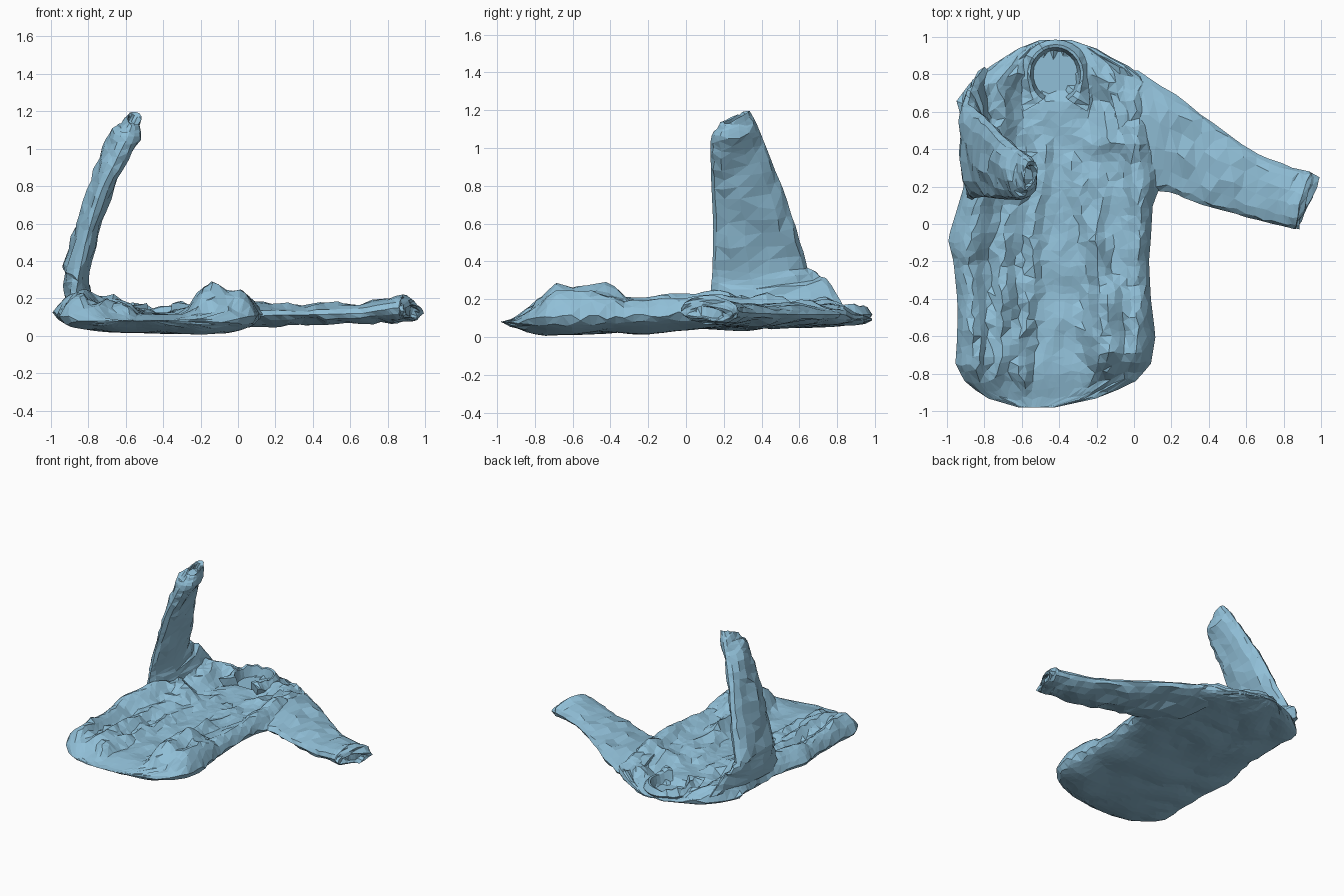
import bpy, bmesh, math, random
from mathutils import Vector, noise

random.seed(4)

cloth = bpy.data.materials.new("blue_cloth")
cloth.diffuse_color = (0.28, 0.52, 0.68, 1)


def lerp_table(table, t):
    """Piecewise-linear lookup; rows are (key, value, value...)."""
    if t <= table[0][0]:
        return table[0][1:]
    for a, b in zip(table, table[1:]):
        if t <= b[0]:
            k = (t - a[0]) / (b[0] - a[0])
            return [p + (q - p) * k for p, q in zip(a[1:], b[1:])]
    return table[-1][1:]


def crease(x, y, z, scale):
    """Sharp-ridged noise, roughly -0.5..0.5."""
    return 0.5 - 2 * abs(noise.noise(Vector((x, y, z)) * scale))


def finish(bm, name):
    bmesh.ops.remove_doubles(bm, verts=bm.verts, dist=0.0005)
    bmesh.ops.triangulate(bm, faces=bm.faces)
    bmesh.ops.recalc_face_normals(bm, faces=bm.faces)
    for v in bm.verts:
        v.co.z = max(v.co.z, 0)
    mesh = bpy.data.meshes.new(name)
    bm.to_mesh(mesh)
    bm.free()
    mesh.materials.append(cloth)
    obj = bpy.data.objects.new(name, mesh)
    bpy.context.collection.objects.link(obj)
    return obj


def bridge(bm, a, b, closed=True):
    n = len(a)
    for i in range(n if closed else n - 1):
        j = (i + 1) % n
        bm.faces.new((a[i], a[j], b[j], b[i]))


# Body outline: y, left x, right x, underside z, rim z
OUTLINE = [
    (-0.98, -0.62, -0.42, 0.075, 0.08), (-0.93, -0.79, -0.19, 0.05, 0.08),
    (-0.85, -0.90, 0.00, 0.03, 0.085), (-0.75, -0.955, 0.09, 0.012, 0.09),
    (-0.60, -0.945, 0.115, 0.005, 0.10), (-0.40, -0.945, 0.09, 0.016, 0.10),
    (-0.20, -0.965, 0.08, 0.022, 0.11), (-0.08, -0.995, 0.09, 0.028, 0.125),
    (0.10, -0.94, 0.10, 0.035, 0.12), (0.20, -0.91, 0.14, 0.038, 0.11),
    (0.40, -0.91, 0.16, 0.043, 0.11), (0.60, -0.93, 0.14, 0.05, 0.12),
    (0.65, -0.955, 0.12, 0.05, 0.13), (0.75, -0.88, 0.08, 0.055, 0.12),
    (0.83, -0.79, 0.00, 0.06, 0.11), (0.90, -0.68, -0.14, 0.07, 0.105),
    (0.95, -0.60, -0.22, 0.075, 0.10), (0.985, -0.50, -0.34, 0.085, 0.095),
]
# Resting height of the front across x: raised sides, low middle
ACROSS = [(-1, 0.16), (-0.85, 0.165), (-0.65, 0.145), (-0.55, 0.112), (-0.3, 0.115),
          (-0.2, 0.145), (0.1, 0.155)]
# Cloth folds: x0, y0, x1, y1, height, width
FOLDS = [
    (-0.14, -0.67, -0.14, -0.42, 0.12, 0.09), (0.02, -0.68, 0.02, -0.40, 0.10, 0.07),
    (-0.87, -0.72, -0.86, -0.25, 0.07, 0.06), (-0.72, -0.70, -0.66, -0.30, 0.03, 0.05),
    (-0.88, -0.15, -0.82, 0.20, 0.08, 0.07), (-0.88, 0.20, -0.60, 0.30, 0.06, 0.05),
    (-0.88, 0.38, -0.56, 0.32, 0.05, 0.04), (-0.80, 0.12, -0.58, 0.19, 0.04, 0.04),
    (-0.88, 0.66, -0.80, 0.78, 0.07, 0.06), (-0.88, 0.45, -0.86, 0.60, 0.10, 0.06),
    (-0.49, 0.40, -0.60, -0.85, 0.03, 0.03), (-0.34, 0.35, -0.22, -0.10, 0.03, 0.03),
    (-0.20, -0.10, -0.14, -0.78, 0.06, 0.04), (0.00, 0.50, 0.05, 0.05, 0.07, 0.05),
    (-0.16, 0.60, -0.10, 0.30, 0.03, 0.04), (-0.65, 0.80, -0.75, 0.62, 0.03, 0.04),
    (-0.10, 0.72, 0.00, 0.62, 0.03, 0.05), (0.03, -0.30, 0.03, 0.00, 0.06, 0.05),
]


def fold_height(x, y):
    total = 0
    p = Vector((x, y))
    for x0, y0, x1, y1, h, w in FOLDS:
        a, d = Vector((x0, y0)), Vector((x1 - x0, y1 - y0))
        k = max(0, min(1, (p - a).dot(d) / d.length_squared))
        total = max(total, h * max(0, 1 - ((p - a - d * k).length / (1.6 * w)) ** 1.6))
    return total


# Crumpled torso lying on its back
bm = bmesh.new()
ROWS, COLS = 42, 26
rows = []
for r in range(ROWS + 1):
    y0 = -0.98 + 1.965 * r / ROWS
    top, under = [], []
    for c in range(COLS + 1):
        edge = c in (0, COLS) or r in (0, ROWS)
        y = y0 if edge else y0 + random.uniform(-0.015, 0.015)
        xl, xr, zb, rim = lerp_table(OUTLINE, y)
        s = -math.cos(math.pi * c / COLS) * 0.4 + (2 * c / COLS - 1) * 0.6
        if not edge:
            s += random.uniform(-0.022, 0.022)
        x = (xl + xr) / 2 + (xr - xl) / 2 * s
        puff = (1 - min(1, abs(s)) ** 8) ** 0.5
        calm = 0.4 if -0.55 < x < -0.25 else 1.0
        # Thin at the hem and behind the neck
        fade = min(1, max(0, (y + 0.95) / 0.15)) * min(1, max(0, (1 - y) / 0.15))
        h = lerp_table(ACROSS, x)[0] + fold_height(x, y) + 0.05 * calm * crease(x * 1.4, y, 1.3, 4)
        h = rim + (h - rim) * fade
        # Neck opening sinks to the inside of the back
        if math.hypot((x + 0.42) / 0.135, (y - 0.80) / 0.14) < 1:
            h = 0.085
        if c in (0, COLS) and 1 < r < ROWS - 1:
            rim += random.uniform(-0.015, 0.02)
        vt = bm.verts.new((x, y, rim + (h - rim) * puff))
        top.append(vt)
        low = zb + 0.022 * crease(x, y, 5, 3.5) + 0.03 * max(0, abs(x + 0.38) - 0.1)
        puff = (1 - min(1, abs(s)) ** 4) ** 0.5
        under.append(vt if c in (0, COLS) else bm.verts.new((x, y, rim + (low - rim) * puff)))
    rows.append((top, under))
for (t0, u0), (t1, u1) in zip(rows, rows[1:]):
    bridge(bm, t0, t1, False)
    bridge(bm, u0, u1, False)
for top, under in (rows[0], rows[-1]):
    for c in range(COLS):
        bm.faces.new(list(dict.fromkeys((top[c], top[c + 1], under[c + 1], under[c]))))
finish(bm, "shirt_body")


def sleeve(name, sections, flat, rings, wrinkle, sides=14):
    """Flattened tube: sections hold two edge points and a half thickness."""
    table = [(i, *a, *b, t) for i, (a, b, t) in enumerate(sections)]
    last = len(sections) - 1
    bm = bmesh.new()
    loops = []

    def ring(t, scale):
        v = lerp_table(table, t)
        a, b, th = Vector(v[:3]), Vector(v[3:6]), v[6]
        mid, half = (a + b) / 2, (b - a) / 2
        loop = []
        for i in range(sides):
            g = 2 * math.pi * i / sides
            co, si = math.cos(g), math.sin(g)
            p = mid + (half * co + flat * th * si) * scale
            p += flat * si * wrinkle * crease(*p, 5.5)
            p += half * random.uniform(-0.05, 0.05) * (abs(co) < 0.95)
            p += half.cross(flat).normalized() * random.uniform(-0.012, 0.012) * (0 < t)
            loop.append(bm.verts.new(p))
        loops.append(loop)

    for i in range(rings + 1):
        ring(last * i / rings, 1)
    # Cuff lip and hollow inside
    ring(last, 0.72)
    ring(last - 0.6, 0.5)
    for a, b in zip(loops, loops[1:]):
        bridge(bm, a, b)
    bm.faces.new(loops[0])
    bm.faces.new(loops[-1])
    return finish(bm, name)


# Sleeve lying out to the side
sleeve("flat_sleeve", [
    ((0.00, 0.18, 0.10), (-0.16, 0.84, 0.12), 0.055),
    ((0.19, 0.17, 0.11), (0.02, 0.82, 0.12), 0.058),
    ((0.31, 0.125, 0.11), (0.22, 0.69, 0.12), 0.055),
    ((0.48, 0.07, 0.115), (0.42, 0.535, 0.12), 0.053),
    ((0.66, 0.02, 0.12), (0.66, 0.375, 0.125), 0.050),
    ((0.79, -0.01, 0.14), (0.85, 0.30, 0.13), 0.060),
    ((0.85, -0.025, 0.15), (0.94, 0.28, 0.135), 0.065),
    ((0.875, -0.025, 0.13), (0.99, 0.25, 0.12), 0.035),
], Vector((0, 0, 1)), 21, 0.03)

# Sleeve standing up from the shoulder
sleeve("raised_sleeve", [
    ((-0.86, 0.12, 0.12), (-0.80, 0.84, 0.15), 0.08),
    ((-0.86, 0.13, 0.25), (-0.86, 0.76, 0.29), 0.07),
    ((-0.85, 0.14, 0.34), (-0.89, 0.645, 0.36), 0.065),
    ((-0.795, 0.145, 0.58), (-0.80, 0.575, 0.60), 0.062),
    ((-0.73, 0.135, 0.78), (-0.73, 0.50, 0.82), 0.062),
    ((-0.64, 0.13, 0.96), (-0.65, 0.425, 1.00), 0.078),
    ((-0.59, 0.13, 1.06), (-0.585, 0.375, 1.13), 0.072),
    ((-0.57, 0.18, 1.12), (-0.55, 0.34, 1.19), 0.035),
], Vector((0.93, 0, -0.36)), 24, 0.03)

# Folded collar: a thin band around the neck ending in two pointed flaps
bm = bmesh.new()
loops = []
STEPS = 22
for i in range(STEPS + 1):
    t = i / STEPS
    g = math.radians(-65 + 310 * t)
    end = max(0, abs(2 * t - 1) - 0.72) / 0.28
    lift = 0.15 + 0.02 * abs(2 * t - 1) + random.uniform(-0.01, 0.01)
    side = 1 if t < 0.5 else -1
    loop = []
    for rx, ry, z, flap in ((0.118, 0.125, 0.08, 0), (0.135, 0.145, lift, 0.1),
                            (0.15, 0.16, lift + 0.005, 0.4),
                            (0.19, 0.186, 0.12 + 0.04 * end, 1), (0.17, 0.17, 0.10, 0.8)):
        x = -0.42 + rx * math.cos(g) + side * flap * 0.09 * end
        y = 0.80 + ry * math.sin(g) - flap * 0.03 * end
        loop.append(bm.verts.new((x, y, z + random.uniform(-0.008, 0.008))))
    loops.append(loop)
for a, b in zip(loops, loops[1:]):
    bridge(bm, a, b)
bm.faces.new(loops[0])
bm.faces.new(loops[-1])
finish(bm, "collar")
